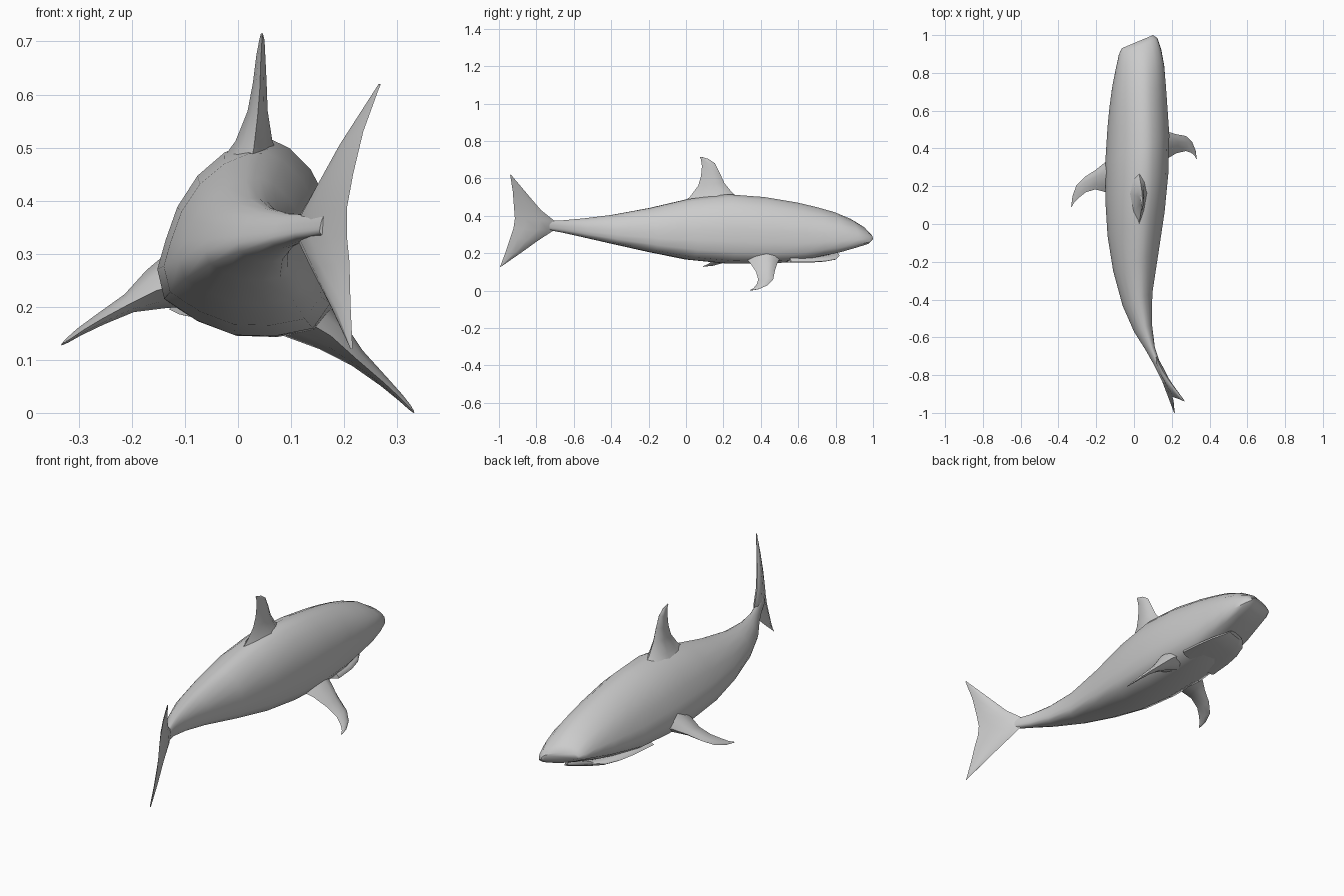
import bpy, bmesh
from math import sin, cos, radians
from mathutils import Vector

ROLL = radians(11)   # the animal banks to one side
SHEAR = 0.42         # and its sections are yawed

# half cross-section, top centre to belly centre
HALF = [(0, 1), (.22, .95), (.5, .78), (.75, .5), (.91, .15),
        (.97, -.2), (1, -.5), (.86, -.78), (.45, -.93), (0, -1)]
PROFILE = HALF + [(-u, v) for u, v in HALF[-2:0:-1]]


def loft(name, rings, angle=50):
    bm = bmesh.new()
    loops = [[bm.verts.new(p) for p in ring] for ring in rings]
    n = len(loops[0])
    for a, b in zip(loops, loops[1:]):
        for i in range(n):
            j = (i + 1) % n
            bm.faces.new((a[i], a[j], b[j], b[i]))
    bm.faces.new(loops[0])
    bm.faces.new(loops[-1])
    bmesh.ops.recalc_face_normals(bm, faces=bm.faces[:])
    mesh = bpy.data.meshes.new(name)
    bm.to_mesh(mesh)
    bm.free()
    ob = bpy.data.objects.new(name, mesh)
    bpy.context.collection.objects.link(ob)
    bpy.ops.object.select_all(action='DESELECT')
    ob.select_set(True)
    bpy.context.view_layer.objects.active = ob
    bpy.ops.object.shade_smooth_by_angle(angle=radians(angle))
    return ob


def section(y, x0, x1, z0, z1):
    """Banked cross-section fitted to the given width and height."""
    w, h = (x1 - x0) / 2, (z1 - z0) / 2
    pts = [(u * w * cos(ROLL) + v * h * sin(ROLL),
            v * h * cos(ROLL) - u * w * sin(ROLL)) for u, v in PROFILE]
    mx = max(p[0] for p in pts)
    mz = max(p[1] for p in pts)
    nx = min(p[0] for p in pts)
    nz = min(p[1] for p in pts)
    ring = []
    for px, pz in pts:
        x = x0 + (px - nx) / (mx - nx) * (x1 - x0)
        z = z0 + (pz - nz) / (mz - nz) * (z1 - z0)
        ring.append((x, y + SHEAR * (x - (x0 + x1) / 2), z))
    return ring


def fin(name, normal, stations):
    """Lens-shaped rings from (leading point, trailing point, thickness)."""
    n = Vector(normal).normalized()
    rings = []
    for lead, trail, t in stations:
        a, b = Vector(lead), Vector(trail)
        side = [(.15, .7), (.4, 1), (.75, .6)]
        rings.append([a] + [a.lerp(b, f) + n * t * k / 2 for f, k in side]
                     + [b] + [a.lerp(b, f) - n * t * k / 2 for f, k in side[::-1]])
    return loft(name, rings, 60)


# body with snout and tail stem
body = [(.965, -.065, .10, .272, .318), (.94, -.08, .125, .25, .345),
        (.87, -.097, .145, .228, .385), (.78, -.116, .16, .20, .42),
        (.68, -.13, .168, .178, .447), (.58, -.14, .175, .155, .47),
        (.4, -.152, .187, .143, .5), (.2, -.152, .182, .145, .515),
        (0, -.14, .162, .165, .49), (-.2, -.11, .13, .205, .442),
        (-.4, -.06, .097, .25, .405), (-.55, .0, .095, .285, .386),
        (-.66, .063, .11, .31, .376), (-.74, .106, .137, .325, .374),
        (-.84, .154, .168, .335, .375)]
loft("body", [section(*s) for s in body])

# lower jaw
jaw = [(.50, -.13, .165, .15, .215), (.62, -.115, .155, .15, .21),
       (.70, -.098, .138, .155, .207), (.765, -.07, .11, .165, .207),
       (.795, -.035, .085, .183, .21)]
loft("lower_jaw", [section(*s) for s in jaw])

# dorsal fin
fin("dorsal_fin", (1, .1, 0), [
    ((.025, .32, .47), (.02, -.05, .45), .13),
    ((.03, .25, .52), (.03, .02, .50), .07),
    ((.037, .205, .575), (.037, .065, .56), .038),
    ((.041, .18, .63), (.041, .08, .61), .026),
    ((.043, .155, .68), (.043, .085, .665), .017),
    ((.045, .12, .704), (.045, .08, .70), .01),
    ((.045, .08, .716), (.045, .075, .712), .004)])

# tail fin, lower tip to upper tip
fin("tail_fin", (.93, .35, 0), [
    ((.213, -1, .12), (.216, -.996, .122), .004),
    ((.175, -.885, .2), (.212, -.965, .205), .016),
    ((.14, -.79, .268), (.21, -.938, .285), .024),
    ((.115, -.71, .32), (.205, -.922, .335), .03),
    ((.115, -.70, .37), (.205, -.915, .385), .03),
    ((.15, -.775, .43), (.217, -.92, .45), .026),
    ((.19, -.835, .5), (.236, -.926, .53), .018),
    ((.266, -.936, .62), (.268, -.94, .618), .004)])

# pectoral fins
fin("right_pectoral_fin", (.6, 0, .8), [
    ((.10, .52, .20), (.10, .30, .19), .11),
    ((.175, .49, .15), (.175, .345, .145), .07),
    ((.225, .475, .105), (.225, .375, .10), .035),
    ((.275, .466, .06), (.275, .386, .057), .02),
    ((.308, .435, .028), (.304, .376, .03), .013),
    ((.326, .39, .008), (.322, .36, .012), .008),
    ((.332, .345, 0), (.33, .343, .003), .003)])
fin("left_pectoral_fin", (-.45, 0, .9), [
    ((-.09, .38, .26), (-.09, .14, .25), .13),
    ((-.155, .325, .235), (-.155, .17, .23), .08),
    ((-.205, .285, .208), (-.205, .183, .205), .038),
    ((-.26, .25, .177), (-.255, .168, .178), .024),
    ((-.305, .205, .15), (-.29, .14, .157), .015),
    ((-.325, .15, .135), (-.315, .115, .14), .009),
    ((-.333, .092, .128), (-.331, .09, .13), .003)])
